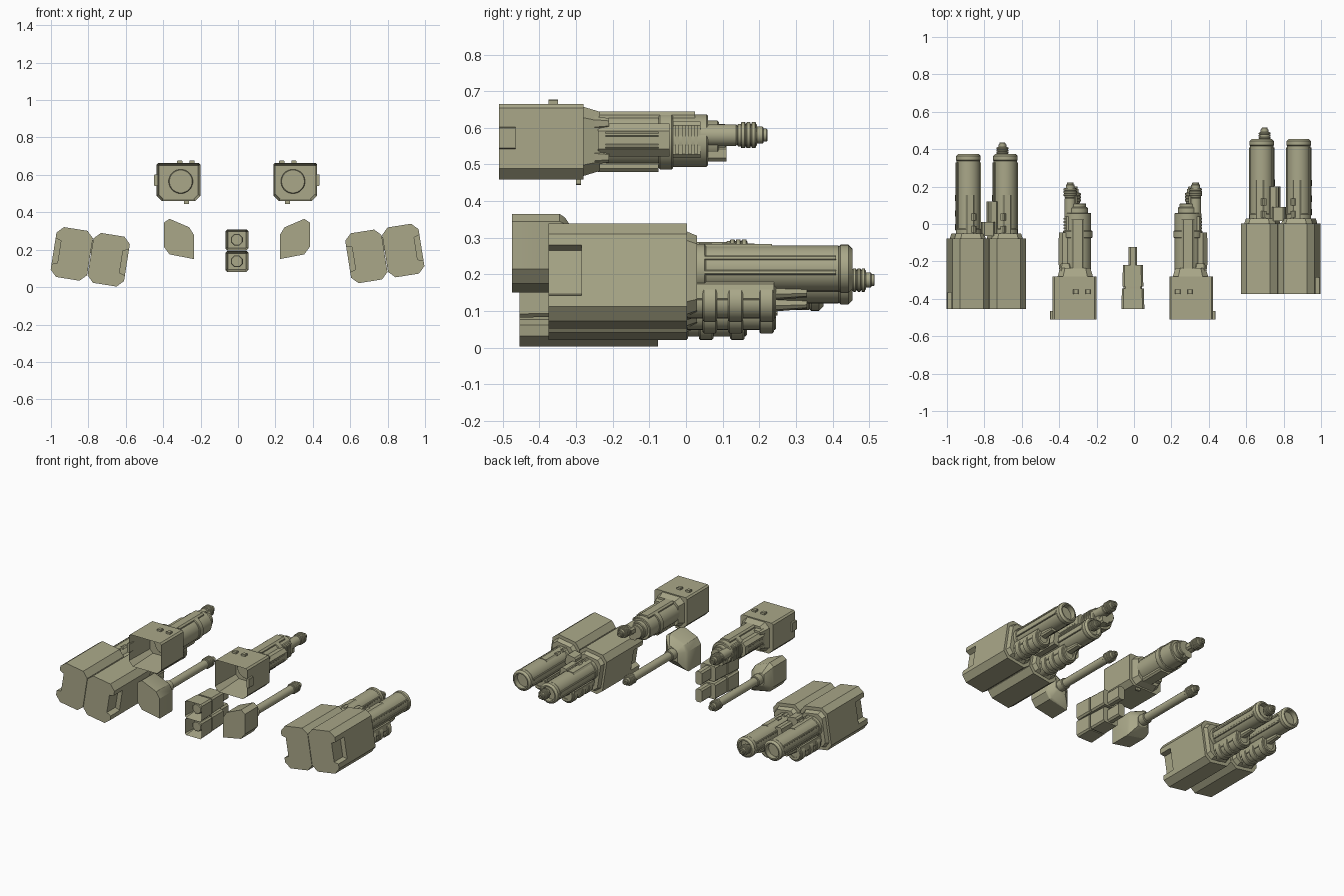
import bpy, bmesh
from math import cos, sin, pi, radians
from mathutils import Matrix, Vector

if "Cube" in bpy.data.objects:
    bpy.data.objects.remove(bpy.data.objects["Cube"])

khaki = bpy.data.materials.new("khaki")
khaki.use_nodes = True
khaki.diffuse_color = (.4, .39, .25, 1)
khaki.node_tree.nodes["Principled BSDF"].inputs["Base Color"].default_value = khaki.diffuse_color

STAY = Matrix()
FLIP = Matrix.Scale(-1, 4, Vector((1, 0, 0)))
TILT = Matrix.Rotation(radians(-9), 4, 'Y')
parts = []


def loft(name, place, sections, hollow=0, rim=.014):
    """Skin a list of (outline, y) sections; optionally hollow out the front."""
    bm = bmesh.new()
    rings = [[bm.verts.new((x, y, z)) for x, z in outline] for outline, y in sections]
    for ring, following in zip(rings, rings[1:]):
        for i in range(len(ring)):
            bm.faces.new((ring[i - 1], ring[i], following[i], following[i - 1]))
    front = bm.faces.new(rings[0])
    bm.faces.new(rings[-1])
    if hollow:
        bmesh.ops.recalc_face_normals(bm, faces=bm.faces)
        bmesh.ops.inset_region(bm, faces=[front], thickness=rim)
        bmesh.ops.translate(bm, verts=front.verts, vec=(0, hollow, 0))
    bm.transform(place)
    bmesh.ops.recalc_face_normals(bm, faces=bm.faces)
    mesh = bpy.data.meshes.new(name)
    bm.to_mesh(mesh)
    bm.free()
    mesh.materials.append(khaki)
    part = bpy.data.objects.new(name, mesh)
    bpy.context.collection.objects.link(part)
    parts.append(part)


def chamfered(centre, size, low, high):
    """Rectangle outline with its lower and upper corners cut."""
    half_width, half_height = size[0] / 2, size[1] / 2
    right = [(half_width - high, half_height), (half_width, half_height - high),
             (half_width, low - half_height), (half_width - low, -half_height)]
    outline = right + [(-x, z) for x, z in reversed(right)]
    return [(centre[0] + x, centre[1] + z) for x, z in outline]


def shrunk(outline, factor):
    middle = sum((Vector(point) for point in outline), Vector((0, 0))) / len(outline)
    return [middle.lerp(Vector(point), factor) for point in outline]


def block(name, place, centre, size, span, chamfer=.01, high=None, taper=1, hollow=0):
    """Chamfered bar along y, narrowing by taper towards the rear."""
    start, end = span
    outline = chamfered(centre, size, chamfer, chamfer if high is None else high)
    loft(name, place, [(outline, start), (shrunk(outline, taper), end)], hollow)


def cylinder(name, place, axis, radius, start, end, bevel=.004, bore=0, sides=24):
    """Round bar along y with bevelled ends and an optional bore at the rear."""
    profile = [(radius - bevel, start), (radius, start + bevel),
               (radius, end - bevel), (radius - bevel, end)]
    if bore:
        profile += [(radius * bore, end), (radius * bore, end - radius / 2)]
    turns = [2 * pi * (i + .5) / sides for i in range(sides)]
    loft(name, place, [([(axis[0] + r * cos(t), axis[1] + r * sin(t)) for t in turns], y)
                       for r, y in profile])


def ribbed_tip(name, place, axis, radius, start, length):
    """Three rings followed by two shrinking steps."""
    for i in range(3):
        ring_start = start + i * length / 5
        cylinder(name + "_ring", place, axis, radius, ring_start, ring_start + length / 6, .002)
    for step, reach in ((.85, .6), (.65, .85), (.5, 1)):
        cylinder(name + "_step", place, axis, radius * step, start - .01,
                 start + length * reach, .002, bore=.5)


def twin_unit(side, place):
    """Large tilted unit made of two mirrored halves."""
    def label(part):
        return f"{side}_{part}"

    body = chamfered((.1, 0), (.197, .27), .035, .035)
    edge, floor = .1 + .197 / 2, .168
    slot = [(edge, .07), (floor, .06), (floor, -.06), (edge, -.07)]
    for half, mirror in (("outer", STAY), ("inner", FLIP)):
        spot = place @ mirror
        bore_axis, canister_axis = (.1, .02), (.1, -.07)
        loft(label(half + "_grip"), spot, [(body[:2] + slot + body[2:], -.375), (body[:2] + slot + body[2:], -.285)])
        loft(label(half + "_housing"), spot, [(body, -.285), (body, .003)])
        block(label(half + "_collar"), spot, (.1, 0), (.17, .23), (0, .03), chamfer=.03, taper=.9)

        # Barrel with muzzle ring, long rails and a raised top panel
        cylinder(label(half + "_barrel"), spot, bore_axis, .063, .02, .42)
        cylinder(label(half + "_barrel_collar"), spot, bore_axis, .067, .02, .055)
        cylinder(label(half + "_muzzle"), spot, bore_axis, .066, .41, .455, bevel=.012, bore=.7)
        for rail_z in (0, .04):
            block(label("barrel_rail"), spot, (.1, rail_z), (.13, .012), (.05, .41), chamfer=.002)
        block(label("barrel_panel"), spot, (.1, .075), (.055, .022), (.03, .235))
        for start in (.035, .1):
            block(label("top_knob"), spot, (.08, .084), (.03, .02), (start, start + .035))

        # Ribbed canister slung below, with its saddle
        cylinder(label(half + "_canister"), spot, canister_axis, .047, 0, .246, bore=.6)
        for start in (.045, .115, .2):
            cylinder(label("canister_rib"), spot, canister_axis, .056, start, start + .04)
        block(label("canister_saddle"), spot, (.1, -.05), (.1, .07), (.03, .24), chamfer=.015)
        block(label("saddle_tail"), spot, (.1, -.04), (.05, .05), (.23, .33), taper=.7)

    # Nozzle in the inner barrel and blocks between the barrels
    ribbed_tip(label("nozzle"), place, (-.085, .018), .032, .455, .06)
    block(label("centre_bracket"), place, (-.03, .02), (.05, .09), (.02, .2))
    block(label("centre_block"), place, (0, .055), (.07, .07), (.015, .09))


def upper_unit(side, place):
    """Hollow box, round housing and an offset thin barrel."""
    def label(part):
        return f"{side}_{part}"

    # Hollow box with a round sleeve inside and small catches outside
    block(label("hollow_box"), place, (.312, .562), (.235, .205), (-.51, -.28),
          chamfer=.03, high=.01, hollow=.2)
    cylinder(label("inner_sleeve"), place, (.3, .565), .065, -.34, -.3)
    block(label("side_tab"), place, (.433, .572), (.02, .06), (-.51, -.465), chamfer=.003)
    for catch_x in (.24, .305):
        block(label("top_catch"), place, (catch_x, .668), (.028, .018), (-.375, -.35), chamfer=.003)
    block(label("bottom_catch"), place, (.27, .457), (.028, .026), (-.3, -.287), chamfer=.003)
    block(label("collar"), place, (.308, .563), (.19, .19), (-.282, -.235), chamfer=.03, taper=.85)

    # Round housing with rails, claws and a shroud
    axis = (.295, .565)
    cylinder(label("round_housing"), place, axis, .072, -.25, .06)
    cylinder(label("housing_ring"), place, axis, .079, -.075, -.035)
    cylinder(label("stepped_nose"), place, axis, .055, .05, .09)
    cylinder(label("nose_cap"), place, axis, .046, .08, .11)
    block(label("top_rail"), place, (.295, .63), (.07, .03), (-.24, .025))
    block(label("bottom_rail"), place, (.295, .495), (.08, .032), (-.24, -.075))
    block(label("side_shroud"), place, (.34, .567), (.11, .09), (-.24, -.045), chamfer=.02)
    for offset in (-1, 1):
        block(label("side_claw"), place, (.36, .566 + offset * .046), (.07, .04), (-.25, -.21), taper=.7)
        block(label("side_strip"), place, (.37, .566 + offset * .016), (.056, .012), (-.22, -.075), chamfer=.003)

    # Vent fins on the outer side
    block(label("vent_base"), place, (.335, .567), (.06, .1), (-.035, .04))
    for i in range(4):
        start = -.028 + i * .017
        block(label("vent_fin"), place, (.345, .567), (.05, .09), (start, start + .009), chamfer=.006)

    # Thin barrel beside stepped lugs
    block(label("nose_lug"), place, (.315, .53), (.05, .045), (.05, .11))
    block(label("muzzle_lug"), place, (.312, .575), (.03, .045), (.09, .15))
    cylinder(label("thin_barrel"), place, (.335, .58), .03, .03, .14)
    ribbed_tip(label("barrel_tip"), place, (.335, .58), .036, .15, .072)


def probe(side, place):
    """Faceted head on a long rod."""
    head = [(.39, .345), (.36, .365), (.255, .32), (.23, .28), (.23, .15), (.36, .175), (.39, .215)]
    loft(side + "_probe_head", place, [(head, -.475), (head, -.345),
                                       (shrunk(head, .9), -.33), (shrunk(head, .45), -.3)])
    axis = (.312, .262)
    cylinder(side + "_probe_socket", place, axis, .034, -.31, -.255)
    cylinder(side + "_probe_rod", place, axis, .026, -.3, .125)
    ribbed_tip(side + "_probe_tip", place, axis, .034, .12, .08)


twin_unit("left", Matrix.Translation((.785, 0, .18)) @ TILT)
twin_unit("right", Matrix.Translation((-.79, -.08, .162)) @ FLIP @ TILT)

# The small parts mirror about a plane slightly off centre
middle = Matrix.Translation((-.006, 0, 0))
for side, mirror in (("left", STAY), ("right", FLIP)):
    upper_unit(side, middle @ mirror)
    probe(side, middle @ mirror)

# Centre stack of two sockets, each with a post and a rear stub
for level, height in (("lower", .138), ("upper", .253)):
    centre = (0, height)
    block(level + "_socket", middle, centre, (.123, .112), (-.455, -.345), taper=.95, hollow=.08)
    block(level + "_socket_core", middle, centre, (.1, .095), (-.36, -.33))
    block(level + "_socket_rear", middle, centre, (.112, .106), (-.335, -.22), taper=.95)
    cylinder(level + "_socket_post", middle, centre, .034, -.42, -.37, sides=8)
    block(level + "_stub", middle, centre, (.046, .085), (-.23, -.122))

# Smooth the round parts, keep hard edges
bpy.ops.object.select_all(action='DESELECT')
for part in parts:
    part.select_set(True)
bpy.context.view_layer.objects.active = parts[0]
bpy.ops.object.shade_smooth_by_angle(angle=radians(30))
